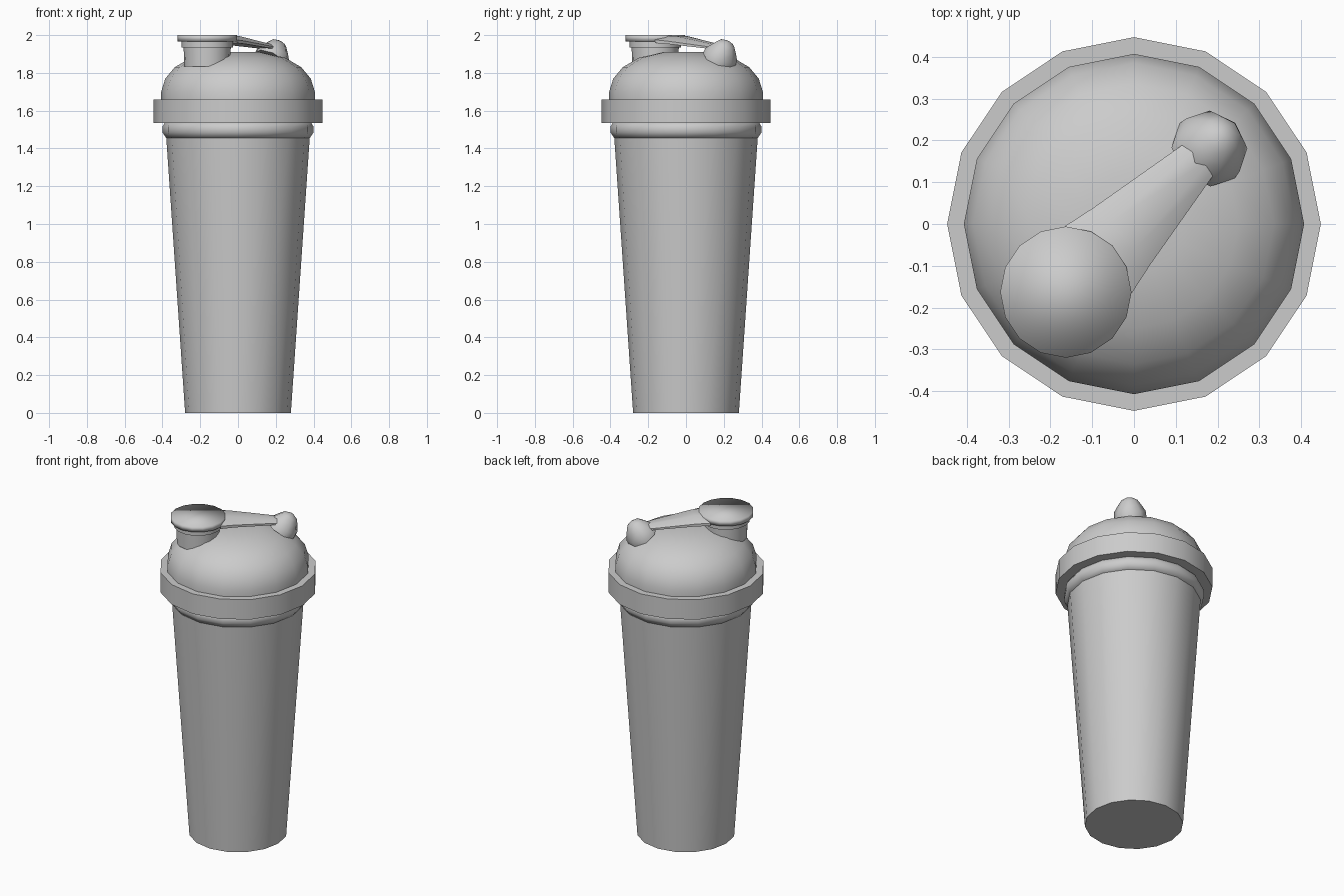
import bpy, bmesh, math
from mathutils import Vector, Matrix

cube = bpy.data.objects.get("Cube")
if cube:
    bpy.data.objects.remove(cube, do_unlink=True)

grey = bpy.data.materials.new("plain_grey")
grey.use_nodes = True
grey.diffuse_color = (0.6, 0.6, 0.6, 1)
grey.node_tree.nodes["Principled BSDF"].inputs["Base Color"].default_value = (0.6, 0.6, 0.6, 1)


def finish(name, bm, angle):
    bmesh.ops.recalc_face_normals(bm, faces=bm.faces)
    mesh = bpy.data.meshes.new(name)
    bm.to_mesh(mesh)
    bm.free()
    mesh.materials.append(grey)
    ob = bpy.data.objects.new(name, mesh)
    bpy.context.collection.objects.link(ob)
    bpy.ops.object.select_all(action='DESELECT')
    ob.select_set(True)
    bpy.context.view_layer.objects.active = ob
    bpy.ops.object.shade_smooth_by_angle(angle=math.radians(angle))
    return ob


def loft(name, rings, angle):
    """Join equal-length closed rings into a capped solid."""
    bm = bmesh.new()
    loops = [[bm.verts.new(p) for p in ring] for ring in rings]
    n = len(loops[0])
    for a, b in zip(loops, loops[1:]):
        for i in range(n):
            j = (i + 1) % n
            bm.faces.new((a[i], a[j], b[j], b[i]))
    bm.faces.new(loops[0][::-1])
    bm.faces.new(loops[-1])
    return finish(name, bm, angle)


def lathe(name, profile, sides=16, angle=35, origin=(0, 0, 0), axis=(0, 0, 1)):
    """Turn (radius, height) pairs around an axis."""
    turn = Vector((0, 0, 1)).rotation_difference(Vector(axis)).to_matrix().to_4x4()
    place = Matrix.Translation(origin) @ turn
    steps = [math.tau * i / sides for i in range(sides)]
    rings = [[place @ Vector((r * math.cos(t), r * math.sin(t), z)) for t in steps]
             for r, z in profile]
    return loft(name, rings, angle)


# Tapered cup with its rolled lip
lathe("cup_body", [(0.28, 0), (0.38, 1.46)])
lathe("cup_lip", [(0.38, 1.455), (0.40, 1.485), (0.40, 1.515), (0.385, 1.54)], angle=70)

# Lid collar and dome
lathe("lid_collar", [(0.447, 1.535), (0.447, 1.66)])
lathe("lid_dome", [(0.407, 1.65), (0.407, 1.70), (0.385, 1.77), (0.335, 1.83),
                   (0.25, 1.88), (0.12, 1.91)])

# Spout, its sealing step and the flip cap
spot = (-0.163, -0.163, 0)
lathe("spout", [(0.122, 1.835), (0.125, 1.94)], origin=spot)
lathe("cap_step", [(0.136, 1.935), (0.136, 1.97)], origin=spot)
lathe("flip_cap", [(0.156, 1.967), (0.157, 2.0)], origin=spot, angle=180)

# Lever arm: ridged sections along the diagonal (distance, half width, bottom, side, top)
along = Vector((1, 1, 0)).normalized()
across = Vector((-1, 1, 0)).normalized()
sections = []
for u, w, low, side, top in [(-0.12, 0.113, 1.958, 1.975, 1.997),
                             (-0.04, 0.096, 1.953, 1.968, 1.996),
                             (0.25, 0.046, 1.925, 1.935, 1.948)]:
    outline = [(-w, low), (w, low), (w, side), (w * 0.45, top), (-w * 0.45, top), (-w, side)]
    sections.append([along * u + across * v + Vector((0, 0, z)) for v, z in outline])
loft("lever_arm", sections, 60)

# Rounded hinge knob leaning outward on the dome
lathe("hinge_knob", [(0.093, 0), (0.09, 0.035), (0.066, 0.072), (0.046, 0.1), (0.015, 0.115)],
      sides=8, angle=80, origin=(0.175, 0.175, 1.87), axis=(0.39, 0.39, 0.83))
